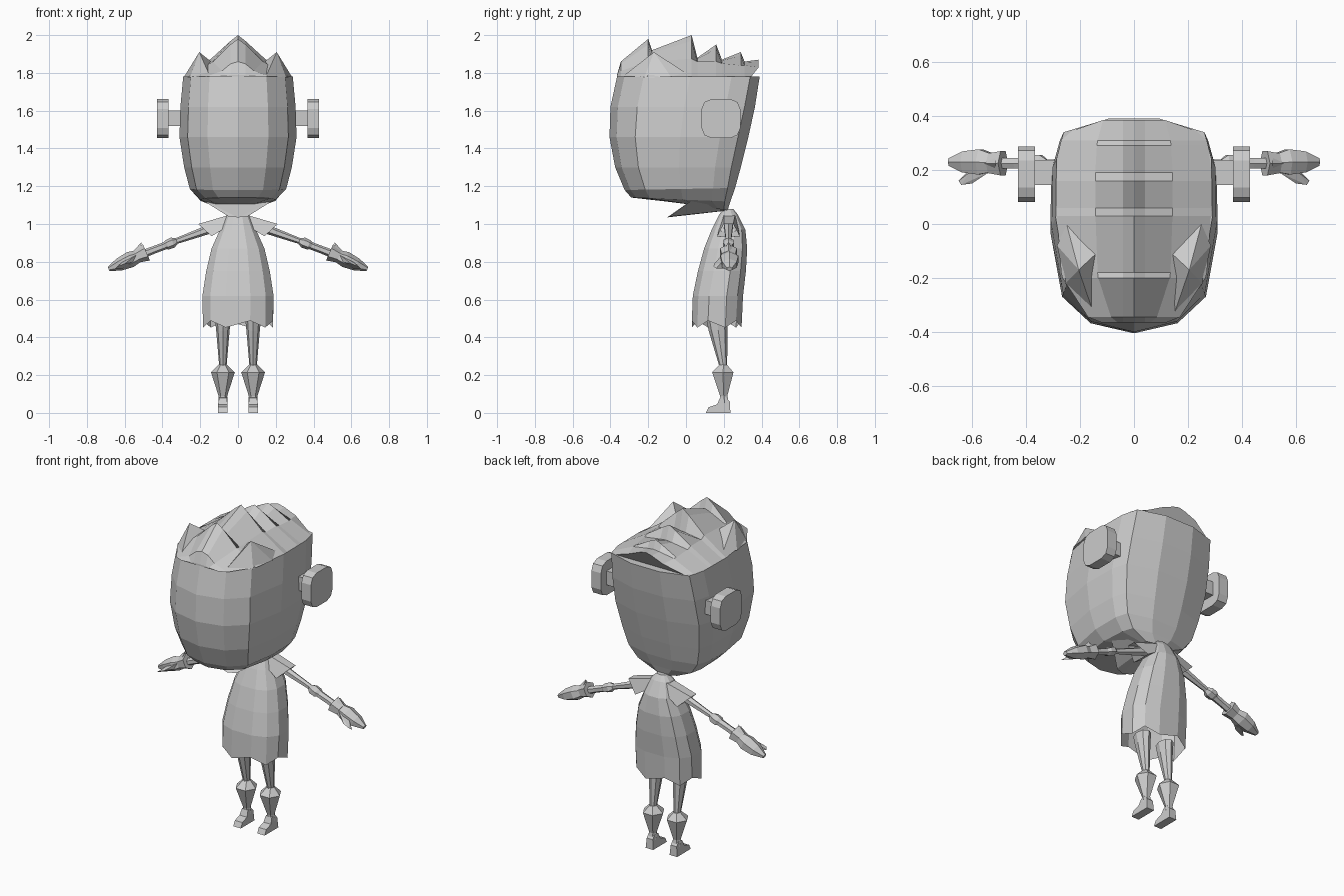
import bpy, bmesh, math
from mathutils import Vector

grey = bpy.data.materials.new("plain_grey")
grey.diffuse_color = (0.6, 0.6, 0.6, 1)


def finish(name, bm, mirror=False):
    bmesh.ops.recalc_face_normals(bm, faces=bm.faces)
    me = bpy.data.meshes.new(name)
    bm.to_mesh(me)
    bm.free()
    me.materials.append(grey)
    ob = bpy.data.objects.new(name, me)
    bpy.context.collection.objects.link(ob)
    if mirror:
        ob.modifiers.new("mirror", 'MIRROR').use_mirror_merge = False
    return ob


def loft(name, rings, caps=(True, True), closed=True, mirror=False):
    """Skin a list of point rings, all with the same count."""
    bm = bmesh.new()
    rs = [[bm.verts.new(p) for p in r] for r in rings]
    n = len(rs[0])
    for a, b in zip(rs, rs[1:]):
        for i in range(n if closed else n - 1):
            j = (i + 1) % n
            bm.faces.new((a[i], a[j], b[j], b[i]))
    for r, cap in ((rs[0], caps[0]), (rs[-1], caps[1])):
        if cap:
            bm.faces.new(r)
    return finish(name, bm, mirror)


def tube(name, stations, n=6, mirror=True, caps=(True, True)):
    """Tube through (x, y, z, radius_side, radius_y) stations."""
    pts = [Vector(s[:3]) for s in stations]
    rings = []
    for i, s in enumerate(stations):
        d = (pts[min(i + 1, len(pts) - 1)] - pts[max(i - 1, 0)]).normalized()
        side = Vector((0, 1, 0)).cross(d).normalized()
        fwd = d.cross(side)
        rings.append([pts[i] + side * s[3] * math.cos(t) + fwd * s[4] * math.sin(t)
                      for t in (2 * math.pi * k / n for k in range(n))])
    return loft(name, rings, caps, mirror=mirror)


def solid(name, verts, mirror=False):
    """Convex solid around a few points."""
    bm = bmesh.new()
    for v in verts:
        bm.verts.new(v)
    bmesh.ops.convex_hull(bm, input=bm.verts)
    return finish(name, bm, mirror)


# head: horizontal rings (z, half width, front y, back corner y, back bulge, front z shift)
def head_ring(z, w, f, b, bulge, fz):
    d = b - f
    half = [(0.0, f), (0.52 * w, f + 0.055 * d), (0.86 * w, f + 0.2 * d),
            (w, f + 0.55 * d), (0.99 * w, f + 0.86 * d), (0.9 * w, b),
            (0.33 * w, b + bulge)]
    ring = half + [(-x, y) for x, y in reversed(half[1:])]
    return [(x, y, z + fz * (b - y) / d) for x, y in ring]


loft("head", [head_ring(*r) for r in (
    (1.075, 0.09, -0.02, 0.20, 0.02, 0.035),
    (1.12, 0.20, -0.29, 0.205, 0.03, 0.02),
    (1.19, 0.255, -0.325, 0.22, 0.04, -0.01),
    (1.30, 0.285, -0.375, 0.24, 0.05, 0),
    (1.46, 0.31, -0.405, 0.275, 0.055, 0),
    (1.62, 0.305, -0.40, 0.31, 0.055, 0),
    (1.78, 0.29, -0.365, 0.34, 0.05, 0))])

# jaw wedge under the head
solid("jaw", [(0, -0.10, 1.035), (0, 0.21, 1.07)] + [
    (s * x, y, z) for s in (-1, 1) for x, y, z in
    ((0.05, -0.085, 1.04), (0.21, 0.05, 1.14), (0.17, 0.19, 1.13), (0.05, 0.20, 1.07))])

# hair: sawtooth ridge (y, edge half width, shoulder z, ridge z)
teeth = ((-0.365, 0.12, 1.785, 1.79), (-0.345, 0.17, 1.81, 1.86),
         (-0.20, 0.265, 1.86, 1.98), (-0.18, 0.27, 1.86, 1.92),
         (0.03, 0.285, 1.875, 2.0), (0.06, 0.287, 1.86, 1.88),
         (0.16, 0.287, 1.86, 1.95), (0.19, 0.287, 1.85, 1.87),
         (0.29, 0.275, 1.84, 1.91), (0.31, 0.27, 1.84, 1.86),
         (0.385, 0.23, 1.83, 1.87))
loft("hair", [[(-w, min(y, 0.345), 1.78), (-0.5 * w, y, s), (-0.04, y, 0.75 * t + 0.25 * s), (0, y, t),
               (0.04, y, 0.75 * t + 0.25 * s), (0.5 * w, y, s), (w, min(y, 0.345), 1.78)]
              for y, w, s, t in teeth])

# side tufts of the fringe
solid("side_tuft", [(0.285, -0.08, 1.78), (0.255, -0.22, 1.775), (0.15, -0.33, 1.785),
                    (0.13, -0.10, 1.85), (0.25, 0.0, 1.80), (0.205, -0.17, 1.91)], True)

# ears: cut-corner plates on square stems
plate = []
for cx, cz, a0 in ((1, 1, 0), (-1, 1, 90), (-1, -1, 180), (1, -1, 270)):
    for a in (0, 45, 90):
        t = math.radians(a0 + a)
        plate.append((0.185 + cx * 0.05 + 0.053 * math.cos(t),
                      1.558 + cz * 0.05 + 0.053 * math.sin(t)))
loft("ear", [[(x, y, z) for y, z in plate] for x in (0.367, 0.43)], mirror=True)
loft("ear_stem", [[(x, 0.19 + a * 0.045, 1.56 + b * 0.042) for a, b in
                   ((-1, -1), (1, -1), (1, 1), (-1, 1))] for x in (0.28, 0.37)], mirror=True)

# tunic: rings (z, half width, front y, back y) with a wavy open hem
tunic = ((1.08, 0.03, 0.20, 0.25), (1.05, 0.06, 0.175, 0.275), (0.97, 0.095, 0.135, 0.315),
         (0.87, 0.14, 0.095, 0.325), (0.75, 0.168, 0.062, 0.318),
         (0.62, 0.188, 0.035, 0.303), (0.47, 0.185, 0.03, 0.295))
rings = []
for z, w, f, b in tunic:
    ring = []
    for k in range(12):
        t = 2 * math.pi * (k + 0.5) / 12
        c, s = math.cos(t), math.sin(t)
        wave = 0.018 * math.cos(6 * t + math.pi / 2) if z < 0.5 else 0
        ring.append((w * 1.03 * math.copysign(abs(c) ** 0.8, c),
                     (f + b) / 2 + (b - f) / 2 * 1.02 * math.copysign(abs(s) ** 0.8, s), z + wave))
    rings.append(ring)
loft("tunic", rings, caps=(True, False))

# pointed sleeve caps
loft("sleeve", [[(0.04, 0.20, 1.05), (0.04, 0.26, 1.05), (0.05, 0.275, 0.99), (0.05, 0.18, 0.99)],
                [(0.21, 0.20, 1.0), (0.21, 0.25, 1.0), (0.14, 0.285, 0.935), (0.14, 0.165, 0.935)]],
     caps=(True, False), mirror=True)

# arms, elbows, forearms
tube("arm", [(0.08, 0.225, 1.0, 0.028, 0.028), (0.20, 0.225, 0.955, 0.022, 0.022),
             (0.34, 0.225, 0.905, 0.015, 0.015)])
tube("elbow", [(0.325, 0.225, 0.91, 0.016, 0.018), (0.345, 0.225, 0.902, 0.028, 0.035),
               (0.375, 0.225, 0.89, 0.026, 0.035), (0.40, 0.225, 0.882, 0.014, 0.018)])
tube("forearm", [(0.36, 0.225, 0.895, 0.02, 0.026), (0.44, 0.225, 0.865, 0.02, 0.022),
                 (0.53, 0.225, 0.83, 0.022, 0.024)])

# gloves: flared cuff, mitten, thumb
tube("glove_cuff", [(0.485, 0.225, 0.85, 0.047, 0.052), (0.535, 0.225, 0.828, 0.034, 0.042)])
solid("cuff_point", [(0.51, 0.225, 0.905), (0.52, 0.26, 0.845), (0.52, 0.19, 0.845),
                     (0.56, 0.225, 0.85), (0.53, 0.225, 0.82)], True)
tube("mitten", [(0.515, 0.225, 0.835, 0.03, 0.036), (0.57, 0.23, 0.812, 0.043, 0.054),
                (0.63, 0.23, 0.785, 0.034, 0.045), (0.685, 0.23, 0.762, 0.012, 0.016)])
solid("thumb", [(0.54, 0.19, 0.835), (0.54, 0.20, 0.80), (0.61, 0.19, 0.80), (0.61, 0.20, 0.765),
                (0.64, 0.145, 0.775), (0.60, 0.15, 0.79), (0.65, 0.16, 0.765)], True)

# legs, boots, feet
tube("leg", [(0.08, 0.165, 0.50, 0.042, 0.058), (0.08, 0.17, 0.44, 0.036, 0.05),
             (0.08, 0.20, 0.23, 0.018, 0.018)], n=8)
tube("boot", [(0.08, 0.20, 0.255, 0.022, 0.022), (0.08, 0.195, 0.215, 0.063, 0.065),
              (0.08, 0.20, 0.09, 0.023, 0.022), (0.08, 0.205, 0.05, 0.024, 0.025)], n=6)
profile = ((0.105, 0.0), (0.235, 0.0), (0.232, 0.06), (0.21, 0.085), (0.18, 0.08),
           (0.165, 0.045), (0.12, 0.03))
loft("foot", [[(0.08 + s * (0.025 if z < 0.05 else 0.02), y, z) for y, z in profile]
              for s in (-1, 1)], mirror=True)
